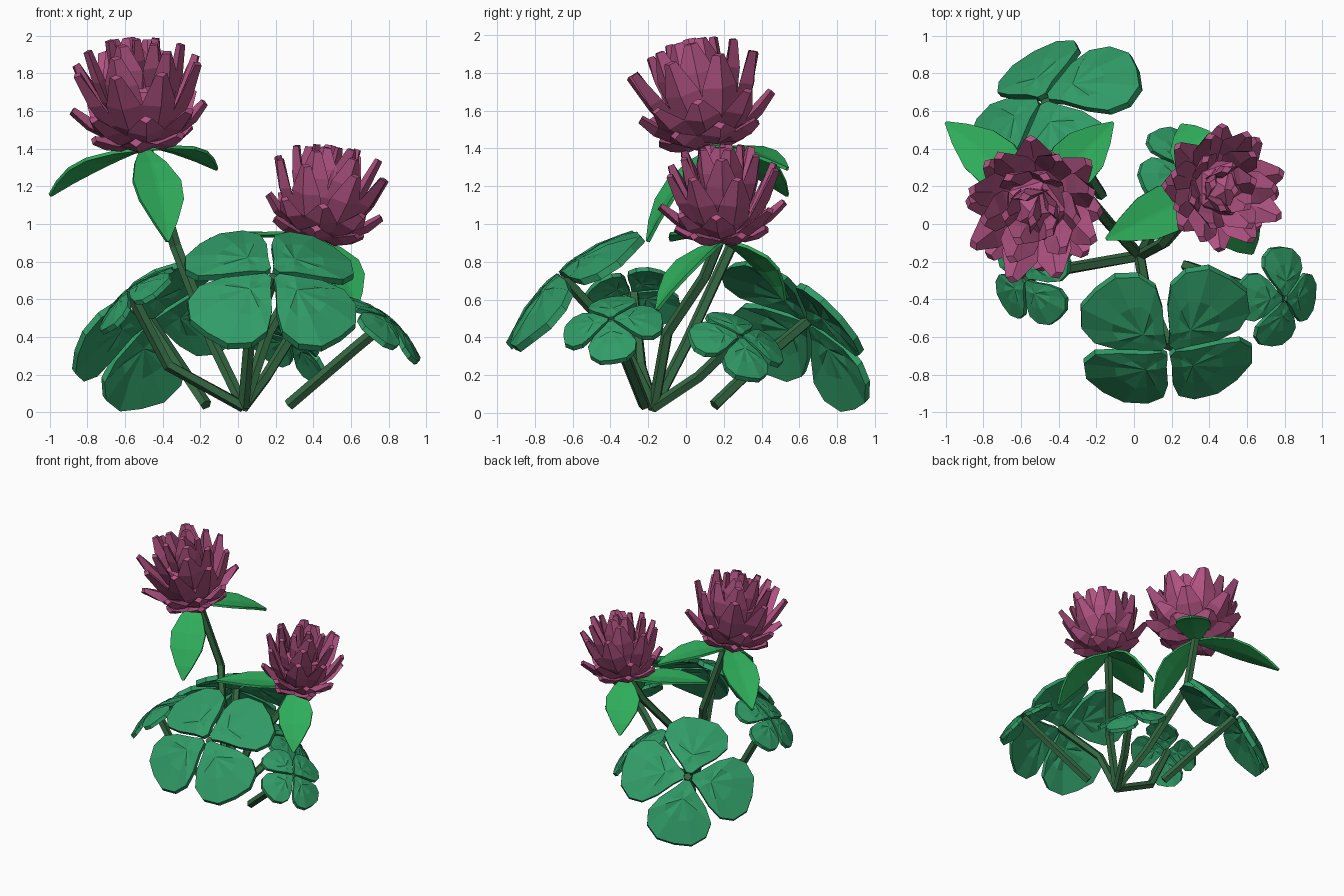
import bpy, bmesh, math, random
from mathutils import Vector as V, Matrix

if "Cube" in bpy.data.objects:
    bpy.data.objects.remove(bpy.data.objects["Cube"])

random.seed(4)


def material(name, rgb):
    m = bpy.data.materials.new(name)
    m.diffuse_color = (*rgb, 1)
    m.use_nodes = True
    m.node_tree.nodes["Principled BSDF"].inputs["Base Color"].default_value = m.diffuse_color
    return m


PINK = material("pink_petal", (0.43, 0.085, 0.22))
LEAF = material("clover_green", (0.03, 0.33, 0.135))
BRACT = material("bright_green", (0.028, 0.42, 0.105))
STEM = material("stem_green", (0.035, 0.14, 0.055))


def finish(name, bm, mat, thick=0):
    if not thick:
        bmesh.ops.recalc_face_normals(bm, faces=bm.faces)
    me = bpy.data.meshes.new(name)
    bm.to_mesh(me)
    bm.free()
    me.materials.append(mat)
    ob = bpy.data.objects.new(name, me)
    bpy.context.collection.objects.link(ob)
    if thick:
        mod = ob.modifiers.new("thickness", 'SOLIDIFY')
        mod.thickness = thick
        mod.offset = -1
    return ob


def loft(bm, rings):
    vs = [[bm.verts.new(p) for p in r] for r in rings]
    n = len(vs[0])
    for a, b in zip(vs, vs[1:]):
        for i in range(n):
            j = (i + 1) % n
            bm.faces.new((a[i], a[j], b[j], b[i]))
    bm.faces.new(vs[0][::-1])
    bm.faces.new(vs[-1])


def frame(origin, axis, toward):
    z = V(axis).normalized()
    x = V(toward)
    x = (x - z * x.dot(z)).normalized()
    m = Matrix((x, z.cross(x), z)).transposed().to_4x4()
    m.translation = V(origin)
    return m


# five-sided bent stems
def stem(name, pts, r=0.032):
    pts = [V(p) for p in pts]
    bm = bmesh.new()
    rings = []
    for i, p in enumerate(pts):
        t = pts[min(i + 1, len(pts) - 1)] - pts[max(i - 1, 0)]
        m = frame(p, t, (0.9, -0.4, 0.05))
        rings.append([m @ V((r * math.cos(a), r * math.sin(a), 0))
                      for a in (k * math.tau / 5 for k in range(5))])
    loft(bm, rings)
    finish(name, bm, STEM)


# four-leaflet clover leaf, pleated and gently domed
HALF = [(.09, .07), (.19, .172), (.29, .235), (.39, .22), (.47, .13)]


def clover(name, centre, normal, toward, spin, size, thick):
    m = frame(centre, normal, toward)
    outline = [(.03, .022)] + HALF + [(.485, 0)]
    outline += [(u, -v) for u, v in reversed(outline[:-1])]
    bm = bmesh.new()
    for k in range(4):
        rot = Matrix.Rotation(math.radians(spin + 90 * k), 4, 'Z')

        def vert(u, v, pleat):
            z = 0.03 - 0.5 * (u * u + v * v) + pleat
            return bm.verts.new(m @ (rot @ (V((u, v, z)) * size)))
        hub = vert(.17, 0, .006)
        rim = [vert(u, v, 0) for u, v in outline]
        # inner fan round the leaflet's middle, outer strip to the rim
        mid = [vert(.17 + (u - .17) * .5, v * .5, .008 if i % 2 else -.006)
               for i, (u, v) in enumerate(outline)]
        n = len(rim)
        for i in range(n):
            j = (i + 1) % n
            bm.faces.new((hub, mid[j], mid[i]))
            bm.faces.new((mid[i], mid[j], rim[j], rim[i]))
    # straight thickness below the top surface
    ext = bmesh.ops.extrude_face_region(bm, geom=bm.faces[:], use_keep_orig=True)
    low = [g for g in ext["geom"] if isinstance(g, bmesh.types.BMVert)]
    bmesh.ops.translate(bm, verts=low, vec=-V(normal).normalized() * thick)
    finish(name, bm, LEAF)


# arched pointed leaf under a flower
def bract(name, start, tip, arch, width=0.135):
    a, b = V(start), V(tip)
    d = b - a
    side = V((-d.y, d.x, 0)).normalized()
    up = d.cross(side).normalized()
    if up.z < 0:
        up = -up
    bm = bmesh.new()
    rows = []
    for t, w in ((0, .15), (.2, .65), (.42, 1), (.62, .92), (.83, .5), (1, .05)):
        c = a + d * t + up * arch * 4 * t * (1 - t)
        rows.append([bm.verts.new(c + side * width * w * s + up * 0.1 * width * w * abs(s))
                     for s in (-1, -.07, .07, 1)])
    for r, q in zip(rows, rows[1:]):
        for i in range(3):
            bm.faces.new((r[i], q[i], q[i + 1], r[i + 1]))
    bmesh.ops.recalc_face_normals(bm, faces=bm.faces)
    if sum(f.normal.dot(up) for f in bm.faces) < 0:
        bmesh.ops.reverse_faces(bm, faces=bm.faces)
    finish(name, bm, BRACT, 0.018)


# flower head: rings of faceted petals; each path is (radius, height)
RINGS = [
    (6, 0.3, [(.03, .04), (.13, .035), (.21, .06), (.28, .09)]),
    (8, 0.0, [(.04, .04), (.18, .09), (.27, .15), (.36, .23)]),
    (8, 0.5, [(.08, .06), (.20, .17), (.27, .29), (.355, .46)]),
    (6, 0.1, [(.08, .12), (.17, .28), (.205, .39), (.25, .55)]),
    (5, 0.4, [(.03, .18), (.09, .33), (.11, .45), (.13, .585)]),
    (1, 0.1, [(.0, .2), (.01, .36), (.01, .48), (.01, .60)]),
]


def flower(name, base, axis, size):
    m = frame(base, axis, (1, 0, 0))
    bm = bmesh.new()
    for n, phase, path in RINGS:
        for k in range(n):
            a = (k + phase + random.uniform(-.15, .15)) * math.tau / n
            out, side = V((math.cos(a), math.sin(a), 0)), V((-math.sin(a), math.cos(a), 0))
            grow = random.uniform(.94, 1.04)
            rings = []
            for i, w in enumerate((.04, .1, .098, .034)):
                r, z = path[i]
                p, q = path[max(i - 1, 0)], path[min(i + 1, 3)]
                nr, nz = q[1] - p[1], p[0] - q[0]
                ln = math.hypot(nr, nz)
                nrm = out * (nr / ln) + V((0, 0, nz / ln))
                if i == 3:
                    r, z = r * grow, z * (grow * .5 + .5)
                c = out * r + V((0, 0, z))
                t = (.02, .035, .038, .026)[i]
                rings.append([m @ (v * size) for v in
                              (c + side * w, c + nrm * t, c - side * w, c - nrm * t * .8)])
            loft(bm, rings)
    # core that closes gaps between petals
    core = Matrix.LocRotScale(V((0, 0, .24)) * size, None, V((.19, .19, .2)) * size)
    bmesh.ops.create_icosphere(bm, subdivisions=1, radius=1, matrix=m @ core)
    finish(name, bm, PINK)


ROOT = (0.03, -0.17, 0.03)
TALL, LOW = (-0.5, 0.14, 1.405), (0.42, 0.2, 0.905)

stem("tall_flower_stem", [ROOT, (-0.13, 0.0, .36), (-0.33, 0.24, .88), (-0.5, .15, 1.46)])
stem("low_flower_stem", [ROOT, (0.16, -0.1, .42), (0.33, 0.1, .72), (0.43, 0.2, .97)])
stem("front_leaf_stem", [ROOT, (0.06, -0.34, .38), (0.19, -0.65, .72)])
stem("left_leaf_stem", [ROOT, (-0.37, -0.24, .25), (-0.57, -0.28, .63)])
stem("right_leaf_stem", [(0.27, -0.22, .04), (0.62, -0.34, .34), (0.79, -0.39, .48)])
stem("back_leaf_stem", [(-0.17, 0.15, .04), (-0.33, 0.4, .28), (-0.47, 0.65, .49)])
stem("inner_leaf_stem", [ROOT, (0.15, 0.07, .19), (0.28, 0.29, .40)])

clover("front_leaf", (0.18, -0.655, .72), (0.08, -.66, .75), (1, 0, 0), 48, 1.04, 0.04)
clover("back_leaf", (-0.47, 0.645, .48), (-.46, .60, .65), (.62, -.78, 0), -15, 1.05, 0.04)
clover("left_leaf", (-0.57, -0.29, .64), (-.62, -.13, .76), (1, 0, 0), 40, .55, 0.028)
clover("right_leaf", (0.79, -0.395, .485), (.62, -.17, .76), (1, 0, 0), -8, .55, 0.028)
clover("inner_leaf", (0.275, 0.285, .395), (.54, .36, .74), (1, 0, 0), 30, .55, 0.028)

flower("tall_flower", TALL, (-0.09, -0.21, 1), 1.0)
flower("low_flower", LOW, (0.21, -0.04, 1), 0.88)

for i, (tip, arch) in enumerate([((-1.0, .54, 1.16), .04), ((-.11, .54, 1.30), .04),
                                 ((-.37, -.21, .91), .05)]):
    bract(f"tall_flower_leaf_{i + 1}", TALL, tip, arch)
for i, (tip, arch) in enumerate([((-.15, -.08, .925), .025), ((.63, -.16, .55), .05),
                                 ((.25, .53, .60), .05)]):
    bract(f"low_flower_leaf_{i + 1}", (.42, .2, .92), tip, arch, 0.13)
